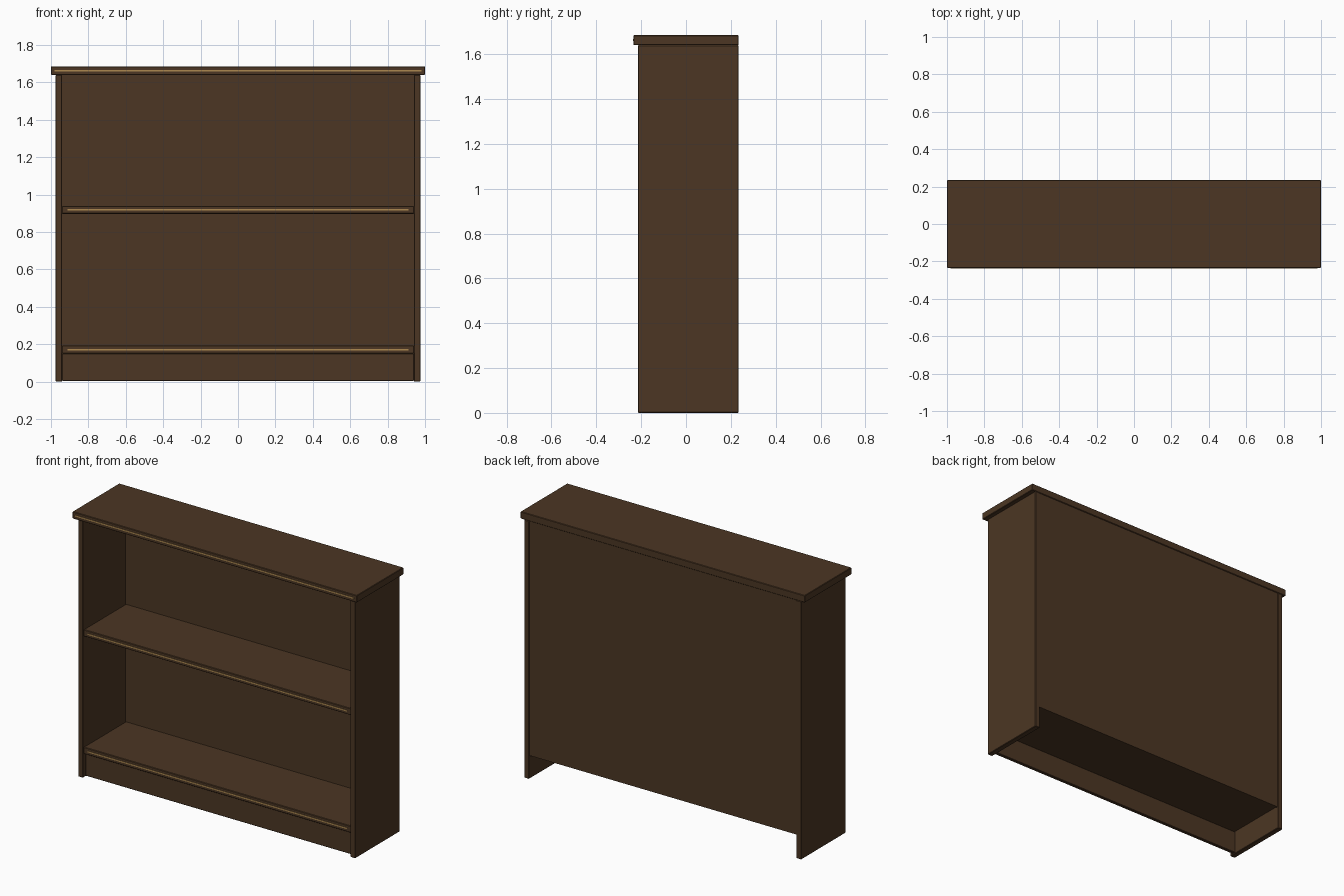
import bpy

cube = bpy.data.objects.get("Cube")
if cube:
    bpy.data.objects.remove(cube, do_unlink=True)


def make_material(name, rgb):
    m = bpy.data.materials.new(name)
    m.use_nodes = True
    color = (*rgb, 1.0)
    m.diffuse_color = color
    m.node_tree.nodes["Principled BSDF"].inputs["Base Color"].default_value = color
    return m


WOOD = make_material("dark walnut", (0.072, 0.037, 0.017))
BRASS = make_material("brass inlay", (0.42, 0.25, 0.08))


def box(name, x, y, z, material=WOOD, bevel=0.003):
    """Box spanning the given (min, max) ranges, with softly broken edges."""
    ranges = (x, y, z)
    bpy.ops.mesh.primitive_cube_add(size=1, location=[(a + b) / 2 for a, b in ranges])
    ob = bpy.context.object
    ob.name = name
    ob.scale = [b - a for a, b in ranges]
    bpy.ops.object.transform_apply(location=False, rotation=False, scale=True)
    ob.data.materials.append(material)
    if bevel:
        mod = ob.modifiers.new("edge", 'BEVEL')
        mod.width = bevel
        mod.segments = 1
    return ob


def inlay(name, half_width, front, z):
    """Thin brass line set on a front edge."""
    box(name, (-half_width, half_width), (front - 0.002, front + 0.004),
        (z - 0.004, z + 0.004), BRASS, 0)


INNER, OUTER = 0.94, 0.975
BACK = 0.235
SHELF_FRONT = -0.207

# Upright sides
box("right_side", (-OUTER, -INNER), (-0.215, BACK), (0, 1.64))
box("left_side", (INNER, OUTER), (-0.215, BACK), (0, 1.64))

# Overhanging top
box("top_board", (-1, 1), (-0.235, BACK), (1.64, 1.685))
inlay("top_inlay", 0.98, -0.235, 1.663)

# Shelves
for name, low in (("bottom_shelf", 0.15), ("middle_shelf", 0.897)):
    box(name, (-INNER, INNER), (SHELF_FRONT, 0.22), (low, low + 0.043))
    inlay(name + "_inlay", 0.912, SHELF_FRONT, low + 0.0215)

# Back panel and recessed plinth
box("back_panel", (-INNER, INNER), (0.215, BACK - 0.005), (0.148, 1.64), bevel=0)
box("plinth", (-INNER, INNER), (-0.19, -0.168), (0.004, 0.15))
